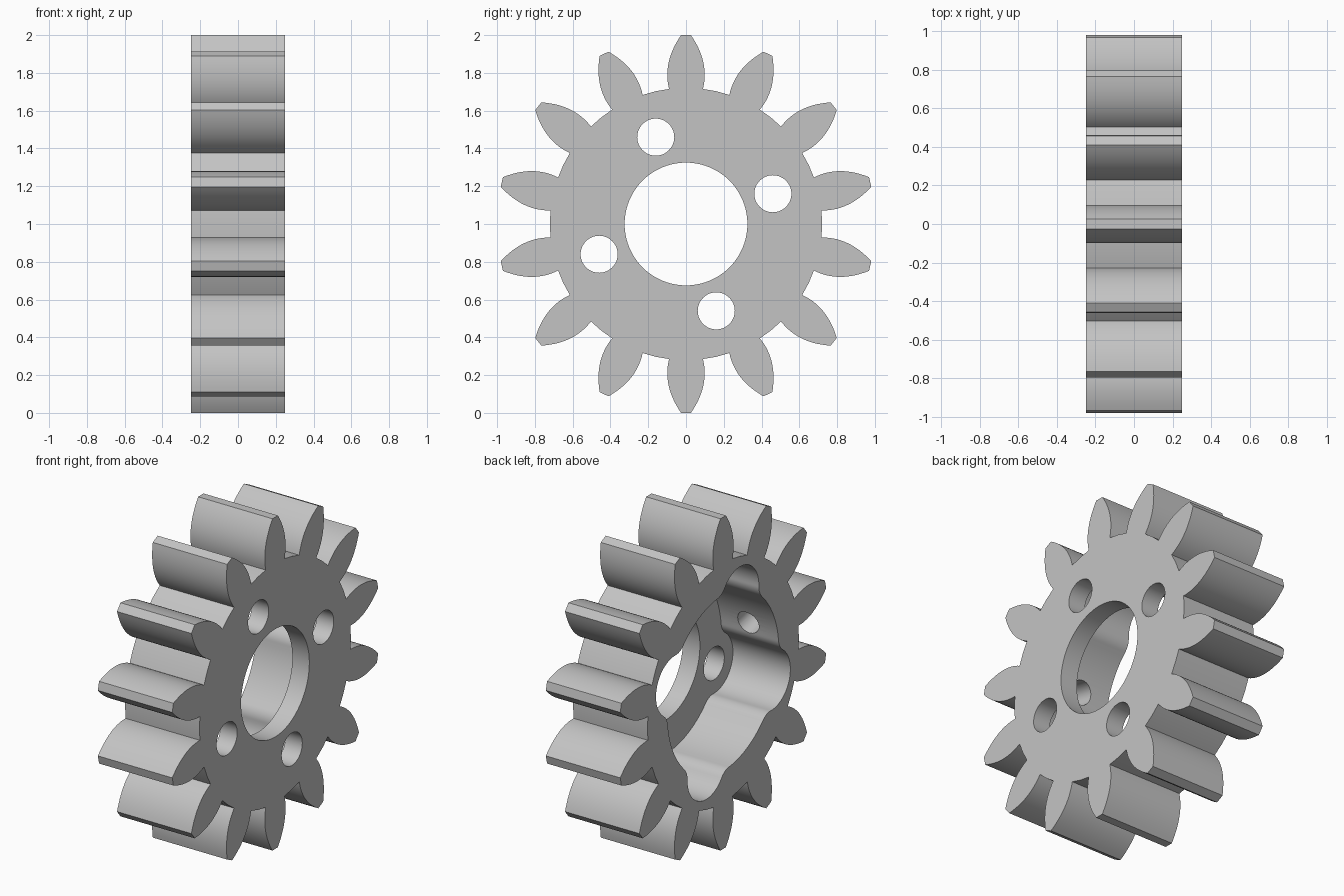
import bpy, bmesh
from math import sin, cos, pi, radians, acos, atan2
from mathutils import Matrix, Vector

cube = bpy.data.objects.get("Cube")
if cube:
    bpy.data.objects.remove(cube, do_unlink=True)

HALF = 0.248            # half the gear width
WEB = 0.135             # inner face of the web
TEETH = 14
HUB = Vector((0, 0, 1))
BOLT_R, BOLT_ANGLE = 0.487, radians(19.2)

steel = bpy.data.materials.new("plain grey")
steel.use_nodes = True
grey = (0.55, 0.55, 0.55, 1)
steel.diffuse_color = grey
steel.node_tree.nodes["Principled BSDF"].inputs["Base Color"].default_value = grey


def turn(p, a):
    return (p[0] * cos(a) - p[1] * sin(a), p[0] * sin(a) + p[1] * cos(a))


def arc(centre, r, a0, a1, n):
    return [(centre[0] + r * cos(a0 + (a1 - a0) * i / n),
             centre[1] + r * sin(a0 + (a1 - a0) * i / n)) for i in range(n + 1)]


def circle(centre, r, n=64):
    return arc(centre, r, 0, 2 * pi, n)[:-1]


def prism(name, outline, x0, x1, matrix=Matrix.Translation(HUB)):
    """Extrude an outline lying in the y-z plane from x0 to x1."""
    bm = bmesh.new()
    face = bm.faces.new([bm.verts.new((x0, y, z)) for y, z in outline])
    ext = bmesh.ops.extrude_face_region(bm, geom=[face])
    moved = [v for v in ext["geom"] if isinstance(v, bmesh.types.BMVert)]
    bmesh.ops.translate(bm, verts=moved, vec=(x1 - x0, 0, 0))
    bmesh.ops.recalc_face_normals(bm, faces=bm.faces)
    bm.transform(matrix)
    mesh = bpy.data.meshes.new(name)
    bm.to_mesh(mesh)
    bm.free()
    mesh.materials.append(steel)
    obj = bpy.data.objects.new(name, mesh)
    bpy.context.collection.objects.link(obj)
    return obj


def gear_outline(steps=14):
    """Teeth with bulging flanks and flat tips, pointing along the first axis."""
    root, tip = 0.715, 1.0
    flank = []
    for i in range(steps + 1):
        r = root + (tip - root) * i / steps
        flank.append((r, 0.099 - 0.073 * ((r - 0.79) / 0.21) ** 2))
    tooth = [(r, -h) for r, h in flank] + flank[::-1]
    gap = turn((0.721, 0), pi / TEETH)
    pts = []
    for k in range(TEETH):
        a = pi / 2 + 2 * pi * k / TEETH
        pts += [turn(p, a) for p in tooth + [gap]]
    return pts


def pocket_outline(base=0.53, lobe=0.18, fillet=0.1):
    """Round pocket with four filleted lobes around the bolt holes."""
    reach, side = base + fillet, lobe + fillet
    b = acos((reach**2 + BOLT_R**2 - side**2) / (2 * reach * BOLT_R))
    c = (reach * cos(b), reach * sin(b))
    t = atan2(c[1], c[0] - BOLT_R)          # lobe to fillet direction
    upper = arc((BOLT_R, 0), lobe, 0, t, 14)
    upper += arc(c, fillet, t + pi, b + pi, 10)[1:] if t < b else \
        arc(c, fillet, t - pi, b - pi, 10)[1:]
    upper += arc((0, 0), base, b, pi / 4, 6)[1:]
    lower = [(y, -z) for y, z in upper[:0:-1]]
    half = lower[1:] + upper                # joins the next lobe without doubles
    return [turn(p, BOLT_ANGLE + k * pi / 2) for k in range(4) for p in half]


# Toothed body
gear = prism("gear", gear_outline(), -HALF, HALF)

# Pocket, bore and bolt holes
cutters = [
    prism("pocket_cutter", pocket_outline(), -0.4, WEB),
    prism("bore_cutter", circle((0, 0), 0.325, 96), 0, 0.4),
]
for k in range(4):
    centre = turn((BOLT_R, 0), BOLT_ANGLE + k * pi / 2)
    cutters.append(prism("bolt_hole_cutter", circle(centre, 0.098, 48), 0, 0.4))

# Radial set screw hole between two teeth
angle = pi - pi / TEETH
y, z = cos(angle), sin(angle)
aim = Vector((0, y, z)).to_track_quat('X', 'Z').to_matrix().to_4x4()
place = Matrix.Translation(HUB + Vector((-0.054, 0, 0))) @ aim
cutters.append(prism("screw_hole_cutter", circle((0, 0), 0.07, 40), 0.4, 0.85, place))

bpy.ops.object.select_all(action='DESELECT')
gear.select_set(True)
bpy.context.view_layer.objects.active = gear
for cutter in cutters:
    cutter.hide_render = True
    mod = gear.modifiers.new(cutter.name, 'BOOLEAN')
    mod.operation = 'DIFFERENCE'
    mod.solver = 'EXACT'
    mod.object = cutter
    bpy.ops.object.modifier_apply(modifier=mod.name)
    bpy.data.objects.remove(cutter, do_unlink=True)

bpy.ops.object.shade_smooth_by_angle(angle=radians(25))
